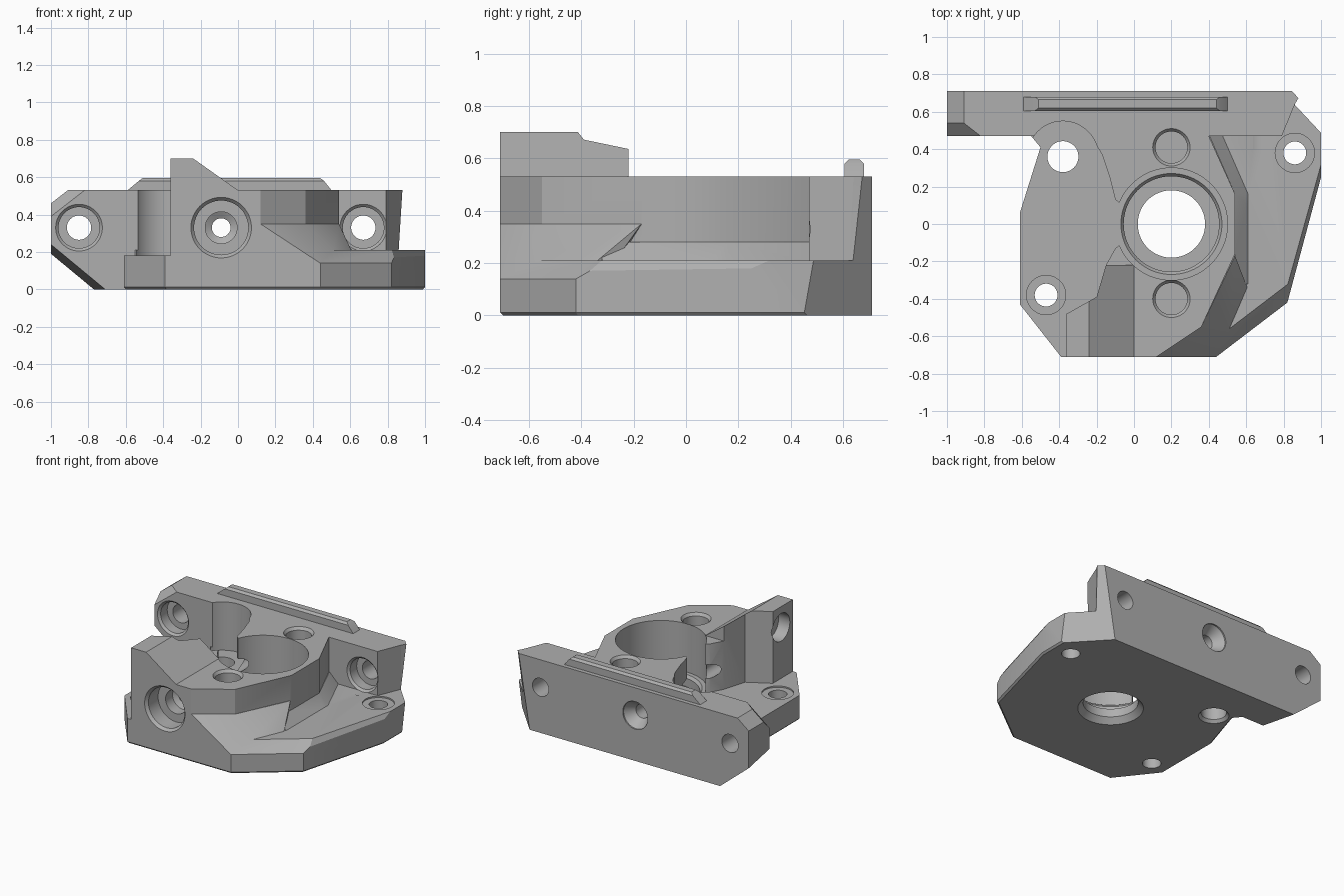
import bpy, bmesh, math
from mathutils import Vector

if "Cube" in bpy.data.objects:
    bpy.data.objects.remove(bpy.data.objects["Cube"])

grey = bpy.data.materials.new("plain grey")
grey.use_nodes = True
colour = (0.43, 0.43, 0.43, 1)
grey.diffuse_color = colour
grey.node_tree.nodes["Principled BSDF"].inputs["Base Color"].default_value = colour


def finish(bm, name):
    bmesh.ops.recalc_face_normals(bm, faces=bm.faces)
    mesh = bpy.data.meshes.new(name)
    bm.to_mesh(mesh)
    bm.free()
    mesh.materials.append(grey)
    ob = bpy.data.objects.new(name, mesh)
    bpy.context.collection.objects.link(ob)
    return ob


def place(a, b, t, axis):
    return {"z": (a, b, t), "y": (a, t, b), "x": (t, a, b)}[axis]


def prism(points, lo, hi, axis="z"):
    bm = bmesh.new()
    rings = [[bm.verts.new(place(a, b, t, axis)) for a, b in points] for t in (lo, hi)]
    skin(bm, rings)
    return bm


def skin(bm, rings):
    n = len(rings[0])
    for r, s in zip(rings, rings[1:]):
        for i in range(n):
            j = (i + 1) % n
            bm.faces.new((r[i], r[j], s[j], s[i]))
    bm.faces.new(rings[0])
    bm.faces.new(rings[-1])
    bmesh.ops.recalc_face_normals(bm, faces=bm.faces)


def lathe(a, b, steps, axis="z", sides=48):
    # stepped round solid: steps are (radius, position along axis)
    bm = bmesh.new()
    turn = [math.tau * i / sides for i in range(sides)]
    skin(bm, [[bm.verts.new(place(a + r * math.cos(w), b + r * math.sin(w), t, axis))
               for w in turn] for r, t in steps])
    return bm


def hull(points):
    bm = bmesh.new()
    for p in points:
        bm.verts.new(p)
    out = bmesh.ops.convex_hull(bm, input=bm.verts)
    inner = [v for v in out["geom_interior"] if isinstance(v, bmesh.types.BMVert)]
    bmesh.ops.delete(bm, geom=inner, context="VERTS")
    return bm


def trim(bm, p, q, r, inside):
    # slice off everything on the far side of the plane p, q, r
    p, q, r = Vector(p), Vector(q), Vector(r)
    n = (q - p).cross(r - p).normalized()
    if (Vector(inside) - p).dot(n) > 0:
        n = -n
    bmesh.ops.bisect_plane(bm, geom=bm.verts[:] + bm.edges[:] + bm.faces[:], dist=1e-5,
                           plane_co=p, plane_no=n, clear_outer=True)
    bmesh.ops.holes_fill(bm, edges=[e for e in bm.edges if e.is_boundary])


def combine(body, bm, name, op):
    tool = finish(bm, name)
    tool.hide_render = True
    mod = body.modifiers.new(name, "BOOLEAN")
    mod.operation, mod.solver, mod.object = op, "EXACT", tool
    bpy.context.view_layer.objects.active = body
    bpy.ops.object.modifier_apply(modifier=mod.name)
    bpy.data.objects.remove(tool)


slant = ((1, .45, 0), (1, .48, .17), (.86, .63, .17))
middle = (.3, .3, .05)

# base plate with small lower chamfer and sloped right rim
base = prism([(-.39, -.71), (.44, -.71), (.82, -.42), (1, .25), (1, .71), (-.55, .71),
              (-.55, .47), (-.5, .41), (-.61, .06), (-.61, -.43)], 0, .21)
low = [e for e in base.edges if all(v.co.z < .01 for v in e.verts)]
bmesh.ops.bevel(base, geom=low, offset=.012, segments=1, affect="EDGES")
trim(base, (.44, -.71, .14), (.82, -.42, .14), (.51, -.56, .21), middle)
trim(base, (.82, -.42, .17), (1, .25, .18), (.82, -.33, .21), middle)
trim(base, *slant, middle)
body = finish(base, "mount_body")

# back wall with cut corners
wall = prism([(-1, .47), (.79, .47), (.86, .64), (.9, .71), (-1, .71)], 0, .53)
centre = (0, .6, .3)
trim(wall, *slant, centre)
trim(wall, (-1, .47, .24), (-.71, .47, 0), (-1, .71, .19), centre)
trim(wall, (-1, .47, .46), (-.91, .47, .53), (-1, .71, .46), centre)
trim(wall, (-.91, .54, .53), (-.82, .47, .53), (-1, .54, .46), centre)
combine(body, wall, "back_wall", "UNION")

# centre block, raised front peak and sloped skirts
combine(body, prism([(-.36, -.71), (.12, -.71), (.36, -.55), (.54, -.16), (.54, .16),
                     (.4, .47), (.4, .6), (-.36, .6)], .1, .53), "centre_block", "UNION")
combine(body, prism([(-.36, .15), (-.36, .7), (-.24, .7), (0, .53), (0, .15)],
                    -.71, -.22, "y"), "front_peak", "UNION")
front_skirt = [(.12, -.71, .35), (.36, -.55, .35), (.54, -.17, .35), (.44, -.71, .14),
               (.51, -.56, .21), (.61, -.35, .2), (.12, -.71, .1), (.3, -.3, .1),
               (.3, -.3, .35), (.51, -.56, .1), (.6, -.35, .1), (.44, -.71, .1)]
combine(body, hull(front_skirt), "front_skirt", "UNION")
side_skirt = []
for x, y in ((.54, -.32), (.54, .16), (.4, .48)):
    side_skirt += [(x, y, .28), (x + .08, y, .2), (x + .08, y, .1),
                   (.35, y, .28), (.35, y, .1)]
combine(body, hull(side_skirt), "side_skirt", "UNION")

# locating rib on top of the wall
rib = [(x, y, .5) for x in (-.59, .5) for y in (.605, .68)]
rib += [(x, y, .53) for x in (-.59, .5) for y in (.605, .68)]
rib += [(x, y, .58) for x in (-.53, .46) for y in (.605, .68)]
rib += [(x, y, .595) for x in (-.51, .44) for y in (.62, .665)]
combine(body, hull(rib), "top_rib", "UNION")

# left pocket with rounded bolt clearance
cuts = [prism([(-.7, -.8), (-.36, -.8), (-.36, -.48), (-.2, -.39), (-.15, -.22),
               (-.1, -.13), (-.06, -.1), (-.06, .1), (-.1, .13), (-.13, .25),
               (-.17, .37), (-.23, .47), (-.3, .53), (-.4, .41), (-.7, .41)], .18, 1),
        lathe(-.38, .36, [(.19, .18), (.19, 1)])]

# main bore
cuts.append(lathe(.2, 0, [(.215, -.1), (.215, 0), (.18, .04), (.18, .1), (.255, .1),
                          (.255, .16), (.27, .18), (.3, .18), (.3, 1)], sides=80))

# upright bolt holes and blind screw pockets
cuts.append(lathe(-.38, .36, [(.1, -.1), (.1, 0), (.083, .02), (.083, .4)]))
for x, y, floor in ((-.47, -.38, .17), (.86, .38, .2)):
    cuts.append(lathe(x, y, [(.061, -.1), (.061, floor), (.105, floor), (.105, .3)]))
for y in (.41, -.4):
    cuts.append(lathe(.2, y, [(.085, .38), (.085, .51), (.1, .53), (.1, .8)]))

# holes running front to back
for x in (-.85, .67):
    cuts.append(lathe(x, .33, [(.125, .4), (.125, .47), (.11, .485), (.11, .56),
                               (.065, .56), (.065, .8)], "y"))
cuts.append(lathe(-.09, .33, [(.162, -.8), (.162, -.71), (.145, -.69), (.145, -.58),
                              (.085, -.58), (.085, -.5), (.05, -.48), (.05, .63),
                              (.1, .7), (.1, .8)], "y"))

# round recess in the side of the peak
cuts.append(lathe(-.575, .55, [(.1, -.5), (.1, -.27)], "x"))

for i, cut in enumerate(cuts):
    combine(body, cut, "cutter_%d" % i, "DIFFERENCE")

bpy.ops.object.select_all(action="DESELECT")
body.select_set(True)
bpy.context.view_layer.objects.active = body
bpy.ops.object.shade_smooth_by_angle(angle=math.radians(25))
